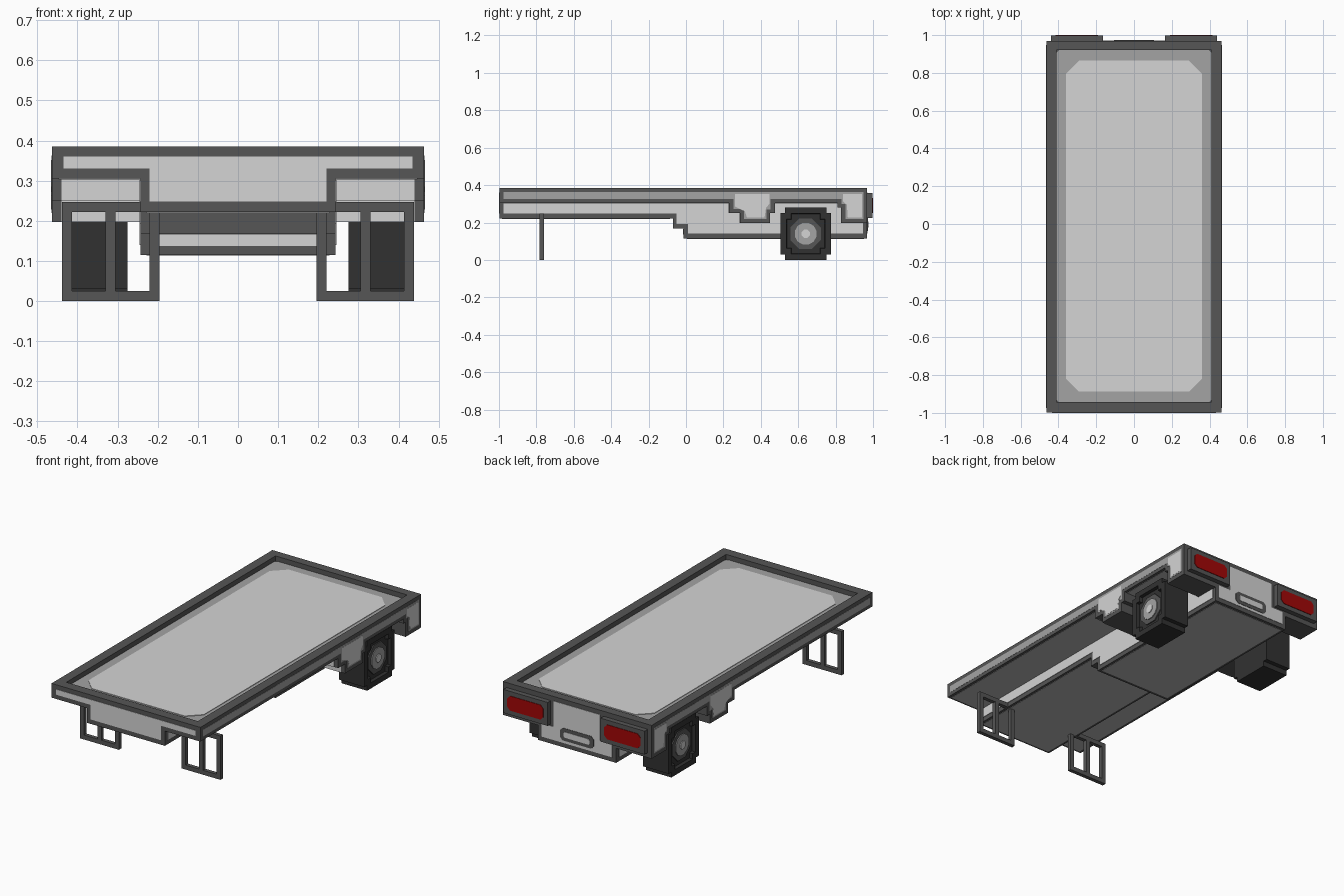
import bpy, bmesh, math

if "Cube" in bpy.data.objects:
    bpy.data.objects.remove(bpy.data.objects["Cube"])


def material(name, rgb):
    m = bpy.data.materials.new(name)
    m.diffuse_color = (*rgb, 1)
    m.use_nodes = True
    m.node_tree.nodes["Principled BSDF"].inputs["Base Color"].default_value = m.diffuse_color
    return m


DARK = material("dark grey trim", (0.092, 0.092, 0.092))
MID = material("mid grey", (0.37, 0.37, 0.37))
LIGHT = material("light grey", (0.66, 0.66, 0.66))
UNDER = material("underside grey", (0.46, 0.46, 0.46))
TYRE = material("tyre black", (0.031, 0.031, 0.031))
RED = material("lamp red", (0.36, 0.002, 0.002))


def finish(name, bm, mat, mirror):
    bmesh.ops.recalc_face_normals(bm, faces=bm.faces)
    me = bpy.data.meshes.new(name)
    bm.to_mesh(me)
    bm.free()
    ob = bpy.data.objects.new(name, me)
    bpy.context.collection.objects.link(ob)
    me.materials.append(mat)
    if mirror:
        ob.modifiers.new("Mirror", 'MIRROR').use_mirror_merge = False
    return ob


def prism_mesh(pts, axis, lo, hi):
    """Outline extruded along one axis: x uses (y,z), y uses (x,z), z uses (x,y)."""
    place = {'x': lambda a, b, t: (t, a, b),
             'y': lambda a, b, t: (a, t, b),
             'z': lambda a, b, t: (a, b, t)}[axis]
    bm = bmesh.new()
    r0 = [bm.verts.new(place(a, b, lo)) for a, b in pts]
    r1 = [bm.verts.new(place(a, b, hi)) for a, b in pts]
    n = len(pts)
    bm.faces.new(r0)
    top = bm.faces.new(r1)
    for i in range(n):
        j = (i + 1) % n
        bm.faces.new((r0[i], r0[j], r1[j], r1[i]))
    return bm, top


def prism(name, pts, axis, lo, hi, mat, mirror=False):
    return finish(name, prism_mesh(pts, axis, lo, hi)[0], mat, mirror)


def rect(a0, a1, b0, b1, c=0):
    if not c:
        return [(a0, b0), (a1, b0), (a1, b1), (a0, b1)]
    return [(a0 + c, b0), (a1 - c, b0), (a1, b0 + c), (a1, b1 - c),
            (a1 - c, b1), (a0 + c, b1), (a0, b1 - c), (a0, b0 + c)]


def box(name, x, y, z, mat, mirror=False):
    return prism(name, rect(*x, *y), 'z', *z, mat, mirror)


def disc(name, r, n, x0, x1, mat):
    pts = [(0.64 + r * math.cos((i + .5) * math.tau / n),
            0.14 + r * math.sin((i + .5) * math.tau / n)) for i in range(n)]
    return prism(name, pts, 'x', x0, x1, mat, True)


def sym(pts):
    """Complete a half outline by reflecting it across x = 0."""
    return pts + [(-a, b) for a, b in reversed(pts)]


# Upper body with the stepped wheel arches, and the deep central hull
F, B, W = -0.998, 0.969, 0.464
prism("upper_body", [(F, .355), (F, .305), (.23, .305), (.23, .25), (.29, .25),
                     (.29, .197), (.45, .197), (.45, .25), (.475, .25),
                     (.475, .305), (.81, .305), (.81, .28), (.83, .28),
                     (.83, .197), (B, .197), (B, .355)], 'x', -W, W, DARK)
prism("central_hull", [(F, .305), (F, .222), (-.07, .222), (-.07, .168),
                       (-.013, .168), (-.013, .115), (B, .115), (B, .305)],
      'x', -.243, .243, DARK)

# Raised rim around the deck
box("rim_side", (.41, W), (F, B), (.355, .385), DARK, True)
box("rim_front", (-.41, .41), (F, -.943), (.355, .385), DARK)
box("rim_rear", (-.41, .41), (.92, B), (.355, .385), DARK)

# Deck floor with a paler centre
prism("deck_border", rect(-.41, .41, -.943, .92, .012), 'z', .353, .358, MID)
prism("deck_centre", rect(-.36, .36, -.888, .866, .07), 'z', .357, .361, LIGHT)

# Underside panels framed by the dark trim
box("hull_bottom_front", (-.228, .228), (-.985, -.085), (.220, .225), UNDER)
box("hull_bottom_rear", (-.228, .228), (.005, .952), (.113, .118), UNDER)
box("wing_bottom", (.243, .447), (-.985, .23), (.303, .308), UNDER, True)
box("wheel_well_roof", (.243, .447), (.475, .81), (.303, .308), UNDER, True)

# Side panels
prism("side_panel", [(-.975, .363), (-.975, .325), (.255, .325), (.255, .272),
                     (.31, .272), (.31, .22), (.43, .22), (.43, .27), (.453, .27),
                     (.453, .325), (.832, .325), (.832, .3), (.852, .3),
                     (.852, .22), (.948, .22), (.948, .363)],
      'x', W - .003, W + .001, MID, True)
prism("fender_front_panel", [(.262, .352), (.262, .285), (.315, .26), (.325, .228),
                             (.42, .228), (.428, .28), (.447, .3), (.447, .352)],
      'x', W - .002, W + .002, LIGHT, True)
prism("fender_rear_panel", [(.84, .352), (.84, .312), (.86, .295), (.865, .228),
                            (.94, .228), (.94, .352)],
      'x', W - .002, W + .002, LIGHT, True)
prism("hull_side_panel", [(-.975, .302), (-.975, .247), (-.05, .247), (-.05, .193),
                          (.01, .193), (.01, .14), (.945, .14), (.945, .302)],
      'x', .24, .246, LIGHT, True)

# Front panels, including the step of the hull and the fender fronts
prism("front_panel", sym([(.435, .36), (.435, .33), (.22, .33), (.22, .248)]),
      'y', F - .002, F + .003, LIGHT)
prism("hull_step_panel", rect(-.195, .195, .137, .166), 'y', -.016, -.01, LIGHT)
prism("fender_upper_face", rect(.243, .44, .25, .305), 'y', .227, .233, LIGHT, True)
prism("fender_lower_face", rect(.243, .44, .197, .25), 'y', .287, .293, LIGHT, True)

# Rear panel, handle and tail lamps
prism("rear_panel", sym([(.145, .36), (.145, .215), (.22, .215), (.22, .14)]),
      'y', B - .003, B + .002, LIGHT)
prism("handle_frame", rect(-.105, .105, .155, .225, .016), 'y', B, B + .004, DARK)
prism("handle_centre", rect(-.08, .08, .174, .206, .006), 'y', B, B + .006, LIGHT)
prism("lamp_housing", rect(.165, .44, .225, .357), 'y', B, .997, DARK, True)
prism("lamp_lens", rect(.19, .415, .25, .332, .018), 'y', .994, 1.0, RED, True)

# Front legs: two open frames with a middle bar
for i, x in enumerate((.195, .305, .413)):
    box(f"leg_post_{i}", (x, x + .025), (-.782, -.76), (.025, .222), DARK, True)
for i, z in enumerate((0, .222)):
    box(f"leg_rail_{i}", (.195, .438), (-.782, -.76), (z, z + .025), DARK, True)

# Wheels: notched blocks with a recessed face and a stepped hub
quarter = [(.135, .11), (.11, .11), (.11, .14)]
outline = []
for sa, sb in ((1, 1), (-1, 1), (-1, -1), (1, -1)):
    q = quarter if sa * sb > 0 else quarter[::-1]
    outline += [(.64 + sa * a, .14 + sb * b) for a, b in q]
bm, face = prism_mesh(outline, 'x', .275, .434)
bmesh.ops.recalc_face_normals(bm, faces=bm.faces)
bmesh.ops.inset_individual(bm, faces=[face], thickness=.045, depth=0)
bmesh.ops.inset_individual(bm, faces=[face], thickness=.004, depth=-.018)
finish("tyre", bm, TYRE, True)
disc("wheel_rim", .088, 8, .412, .422, DARK)
disc("hub", .06, 12, .412, .427, MID)
disc("hub_cap", .024, 8, .412, .431, LIGHT)
